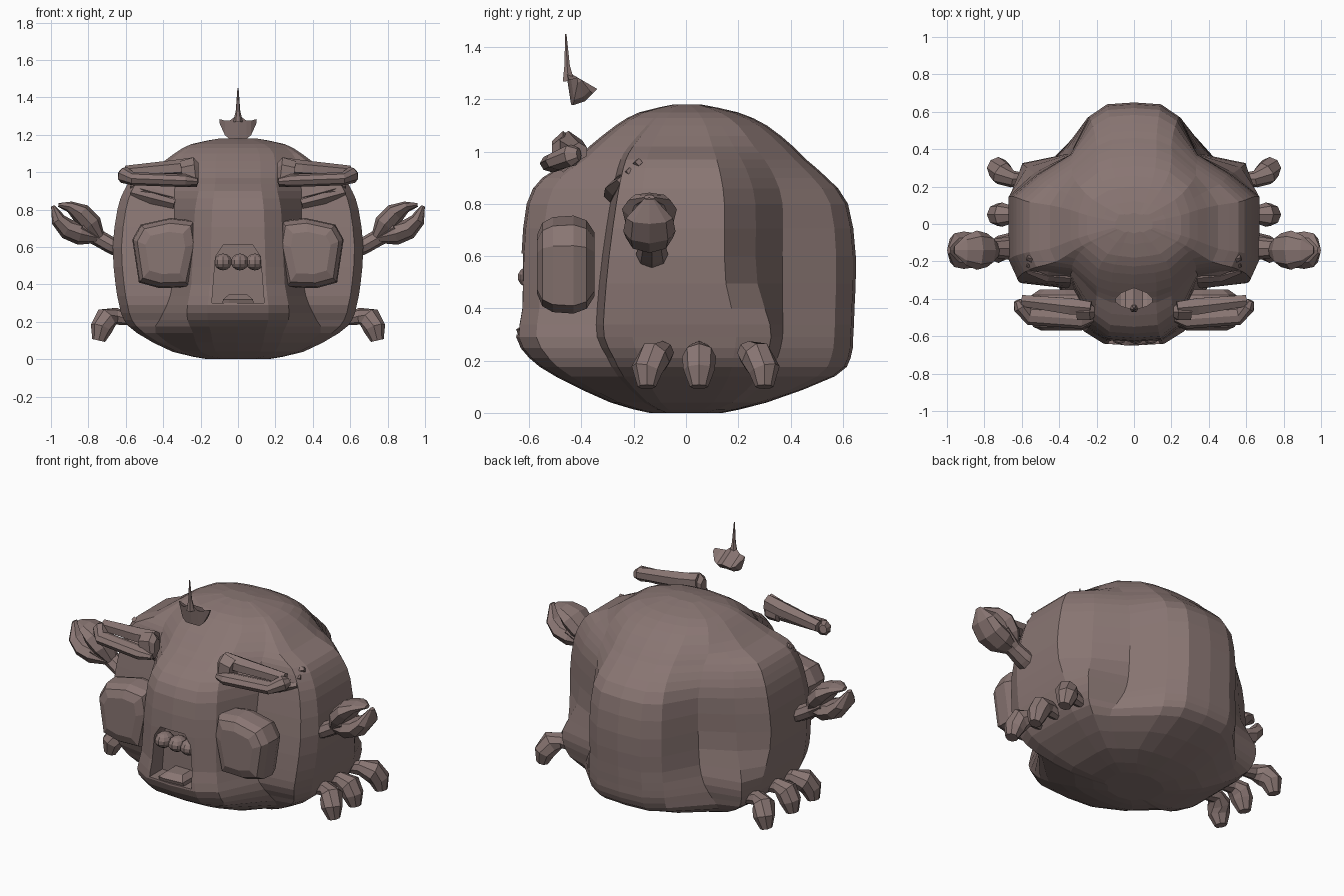
import bpy, bmesh, math
from mathutils import Vector

cube = bpy.data.objects.get("Cube")
if cube:
    bpy.data.objects.remove(cube, do_unlink=True)

skin = bpy.data.materials.new("dusty_brown")
colour = (0.25, 0.18, 0.17, 1)
skin.diffuse_color = colour
skin.use_nodes = True
skin.node_tree.nodes["Principled BSDF"].inputs["Base Color"].default_value = colour


def finish(name, bm):
    """Turn a bmesh into a flat-faced, coloured object."""
    bmesh.ops.recalc_face_normals(bm, faces=bm.faces)
    mesh = bpy.data.meshes.new(name)
    bm.to_mesh(mesh)
    bm.free()
    obj = bpy.data.objects.new(name, mesh)
    bpy.context.collection.objects.link(obj)
    mesh.materials.append(skin)
    return obj


def loft(name, rings):
    """Skin a stack of closed rings and cap both ends."""
    bm = bmesh.new()
    loops = [[bm.verts.new(p) for p in ring] for ring in rings]
    for a, b in zip(loops, loops[1:]):
        for i in range(len(a)):
            j = (i + 1) % len(a)
            bm.faces.new((a[i], a[j], b[j], b[i]))
    bm.faces.new(loops[0])
    bm.faces.new(loops[-1])
    return finish(name, bm)


def limb(name, path, radii, widths, sides=8):
    """Tapering tube; radii lie in the bend plane, widths run across it."""
    pts = [Vector(p) for p in path]
    rings = []
    for i, p in enumerate(pts):
        tangent = (pts[min(i + 1, len(pts) - 1)] - pts[max(i - 1, 0)]).normalized()
        across = Vector((0, 1, 0))
        across = (across - tangent * across.dot(tangent)).normalized()
        up = tangent.cross(across)
        ring = []
        for k in range(sides):
            a = math.tau * k / sides
            ring.append(p + up * radii[i] * math.cos(a) + across * widths[i] * math.sin(a))
        rings.append(ring)
    return loft(name, rings)


def flip(points, s):
    return [(s * x, y, z) for x, y, z in points]


def mix(a, b, t):
    return a + (b - a) * t


def ball(name, centre, size):
    bm = bmesh.new()
    bmesh.ops.create_uvsphere(bm, u_segments=10, v_segments=7, radius=1)
    for v in bm.verts:
        v.co = Vector(c + d * k for c, d, k in zip(centre, v.co, size))
    return finish(name, bm)


# Body: z, front y, front width, inner corner x, flank x, flank front/back y, back width, back y
levels = [
    (0, -.14, .08, .12, .16, -.08, .08, .08, .14),
    (.04, -.29, .2, .29, .35, -.16, .19, .2, .31),
    (.14, -.5, .24, .44, .54, -.26, .3, .24, .57),
    (.21, -.6, .27, .42, .61, -.3, .33, .25, .63),
    (.29, -.65, .27, .38, .635, -.34, .35, .25, .64),
    (.4, -.635, .25, .35, .655, -.34, .35, .24, .645),
    (.6, -.63, .24, .34, .67, -.32, .35, .24, .65),
    (.8, -.61, .23, .34, .645, -.29, .35, .23, .62),
    (.9, -.55, .21, .34, .61, -.27, .32, .21, .54),
    (.97, -.43, .2, .33, .56, -.25, .28, .2, .46),
    (1.02, -.37, .2, .33, .45, -.22, .24, .2, .41),
    (1.1, -.27, .19, .29, .34, -.15, .18, .19, .31),
    (1.15, -.18, .14, .22, .25, -.1, .11, .14, .2),
    (1.18, -.05, .05, .08, .1, -.03, .03, .05, .06),
]


def body_ring(z, yf, wf, xi, xs, sf, sb, wb, yb):
    # The rear of the flank is cut away obliquely, flaring out again low down
    flare = min(1, max(0, (.52 - z) / .2))
    half = [(0, yf), (wf * .6, yf + .01), (wf, yf + (sf - yf) / 4), (xi, sf),
            (xs * .93, sf * .92), (xs, sf * .6),
            (xs, sb * mix(.42, .55, flare)),
            (mix(xi, xs, mix(.55, .85, flare)), sb * mix(.76, .93, flare)),
            (xi, sb + .02), (wb, yb - (yb - sb) / 4),
            (wb * .6, yb - .01), (0, yb)]
    outline = half + [(-x, y) for x, y in half[-2:0:-1]]
    return [(x, y, z) for x, y in outline]


# Halfway rows follow a cubic through their neighbours to round the shell
rows = [levels[0]]
for i in range(len(levels) - 1):
    a, b = levels[i], levels[i + 1]
    before, after = levels[max(i - 1, 0)], levels[min(i + 2, len(levels) - 1)]
    rows.append([(9 * (p + q) - o - r) / 16 for o, p, q, r in zip(before, a, b, after)])
    rows.append(b)
body = loft("body", [body_ring(*row) for row in rows])

# Mouth opening cut into the front
mouth = [(-.14, .3), (.14, .3), (.12, .55), (.08, .61), (-.08, .61), (-.12, .55)]
cutter = loft("mouth_cutter", [[(x, y, z) for x, z in mouth] for y in (-.8, -.52)])
cutter.hide_render = True
cut = body.modifiers.new("mouth_opening", "BOOLEAN")
cut.operation = "DIFFERENCE"
cut.solver = "EXACT"
cut.object = cutter
bpy.context.view_layer.objects.active = body
bpy.ops.object.modifier_apply(modifier=cut.name)
bpy.data.objects.remove(cutter, do_unlink=True)

# Mouth contents
for i, x in enumerate((-.08, .01, .09)):
    ball("mouth_ball_%d" % i, (x, -.585, .52), (.05, .06, .045))
loft("tongue", [[(-w, -.52, z), (w, -.52, z), (w, y, z), (-w * .6, y - .01, z), (-w, y, z)]
                for w, y, z in ((.085, -.63, .29), (.08, -.64, .32), (.05, -.6, .345))])

# Crown: a pointed wedge swept from tip to tip, with a tall spike
loft("crown", [[(x, -.41 + (y + .41) * k, 1.25 + lift + (z - 1.25) * k)
                for y, z in ((-.46, 1.31), (-.44, 1.18), (-.38, 1.2), (-.34, 1.24))]
               for x, k, lift in ((-.1, .15, .025), (-.07, .6, -.01), (-.045, .75, -.02), (0, 1, 0),
                                  (.045, .75, -.02), (.07, .6, -.01), (.1, .15, .025))])
limb("crown_spike", [(0, -.45, 1.27), (0, -.455, 1.33), (0, -.46, 1.45)],
     (.025, .012, .003), (.025, .012, .003), 6)

# Paired parts
cheek = [(.23, .74), (.36, .755), (.52, .72), (.565, .64), (.53, .41),
         (.42, .38), (.26, .385), (.21, .62)]
for s, side in ((1, "left"), (-1, "right")):
    # Bulging cheek pad
    loft(side + "_cheek",
         [[(s * (.39 + (x - .39) * k), y, .57 + (z - .57) * k) for x, z in cheek]
          for y, k in ((-.35, .65), (-.38, .9), (-.43, 1), (-.51, .97), (-.55, .85), (-.57, .6))])

    # Brow made of a rounded bar, a top slat and an inner block
    limb(side + "_brow_bar",
         flip([(.22, -.5, .95), (.28, -.51, .955), (.56, -.49, .965),
               (.61, -.44, .985), (.625, -.41, .99)], s),
         (.02, .035, .035, .045, .025), (.025, .05, .05, .04, .02))
    limb(side + "_brow_slat",
         flip([(.23, -.45, 1.03), (.34, -.44, 1.02), (.6, -.41, 1.0)], s),
         (.05, .045, .035), (.04, .05, .035), 6)
    limb(side + "_brow_block",
         flip([(.21, -.47, 1.0), (.23, -.47, 1.0), (.3, -.47, .99)], s),
         (.05, .08, .07), (.03, .05, .05), 6)

    # Claw arm with an upper and a lower pincer
    limb(side + "_claw_arm",
         flip([(.6, -.13, .59), (.68, -.13, .61), (.75, -.13, .65), (.84, -.14, .71)], s),
         (.06, .045, .045, .06), (.07, .06, .05, .08))
    limb(side + "_upper_pincer",
         flip([(.74, -.14, .65), (.785, -.14, .72), (.84, -.14, .78),
               (.9, -.14, .815), (.96, -.14, .825)], s),
         (.03, .06, .055, .03, .01), (.04, .09, .105, .08, .02))
    limb(side + "_lower_pincer",
         flip([(.75, -.14, .65), (.84, -.14, .67), (.91, -.14, .695),
               (.96, -.14, .745), (.99, -.14, .82)], s),
         (.03, .06, .055, .04, .01), (.04, .09, .1, .09, .02))

    # Three little curled feet
    for i, (y, splay) in enumerate(((-.12, -.03), (.05, .0), (.27, .03))):
        limb("%s_foot_%d" % (side, i),
             flip([(.57, y - splay, .21), (.65, y - splay, .23), (.705, y, .215),
                   (.73, y + splay, .165), (.745, y + splay, .1)], s),
             (.03, .045, .065, .06, .035), (.03, .045, .065, .06, .035))

    # Stepped folds on the front of the shoulder
    for i in range(3):
        d = i * .035
        limb("%s_shoulder_fold_%d" % (side, i),
             flip([(.34, -.29 + d, .83 + d), (.46, -.28 + d, .86 + d),
                   (.57, -.25 + d, .89 + d)], s),
             (.025, .03, .015), (.025, .03, .015), 4)
